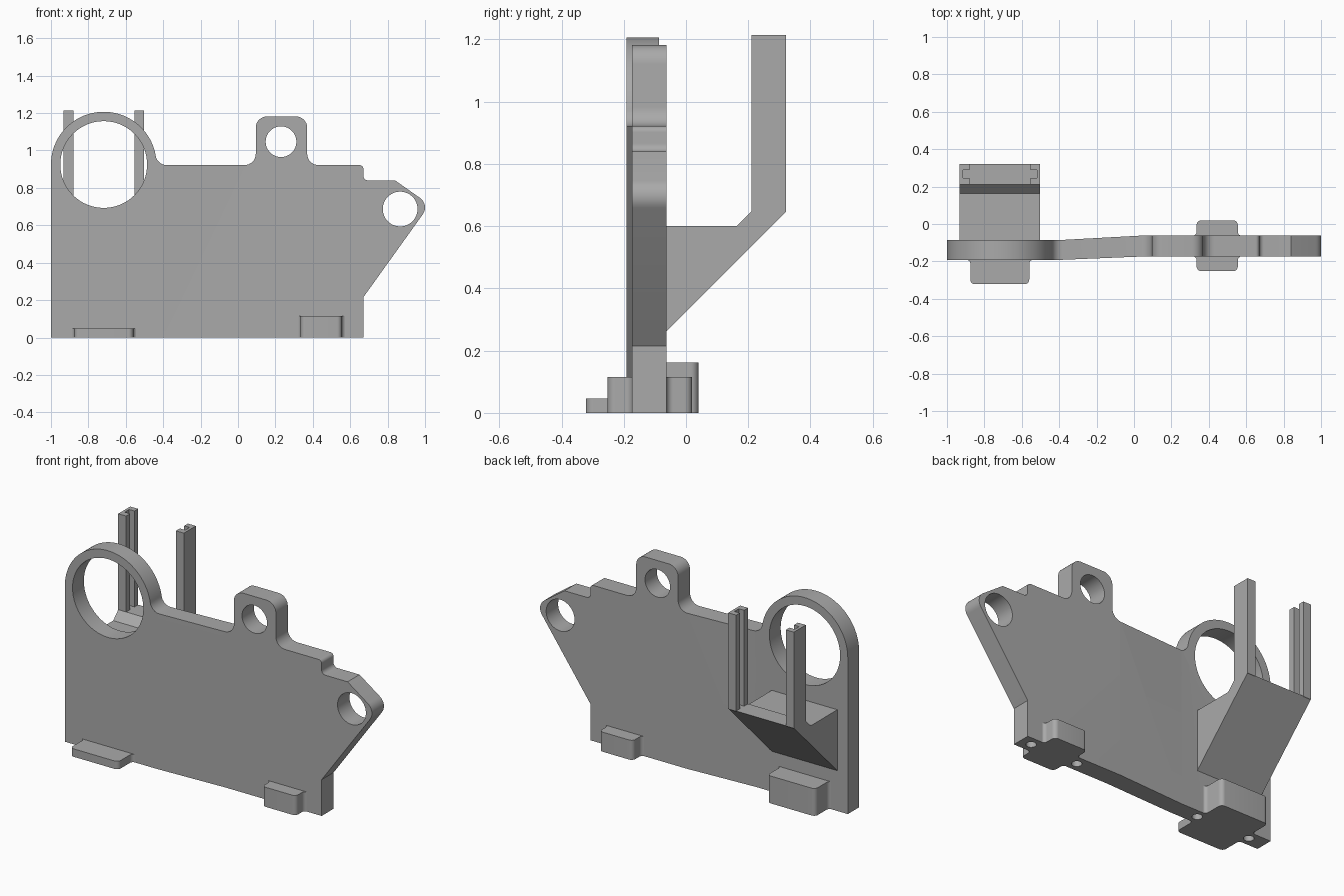
import bpy, bmesh
from math import sin, cos, pi, radians, atan2, tan
from mathutils import Vector

if "Cube" in bpy.data.objects:
    bpy.data.objects.remove(bpy.data.objects["Cube"])

grey = bpy.data.materials.new("plain grey")
grey.use_nodes = True
grey.diffuse_color = (0.4, 0.4, 0.4, 1)
grey.node_tree.nodes["Principled BSDF"].inputs["Base Color"].default_value = (0.4, 0.4, 0.4, 1)


def arc(cx, cy, r, a0, a1, n):
    return [(cx + r * cos(a0 + (a1 - a0) * i / n), cy + r * sin(a0 + (a1 - a0) * i / n))
            for i in range(n + 1)]


def rounded(corners, n=8):
    """Outline from (a, b) or (a, b, radius) corners, with filleted radii."""
    out = []
    for i, c in enumerate(corners):
        if len(c) == 2:
            out.append(c)
            continue
        p = Vector(c[:2])
        u = (Vector(corners[i - 1][:2]) - p).normalized()
        v = (Vector(corners[(i + 1) % len(corners)][:2]) - p).normalized()
        half, r = u.angle(v) / 2, c[2]
        centre = p + (u + v).normalized() * r / sin(half)
        d0, d1 = p + u * r / tan(half) - centre, p + v * r / tan(half) - centre
        a0 = atan2(d0.y, d0.x)
        sweep = (atan2(d1.y, d1.x) - a0 + pi) % (2 * pi) - pi
        out += arc(centre.x, centre.y, r, a0, a0 + sweep, n)
    return out


def prism(bm, outline, axis, lo, hi):
    """Add a closed outline extruded along an axis from lo to hi."""
    def place(a, b, h):
        return {"x": (h, a, b), "y": (a, h, b), "z": (a, b, h)}[axis]
    base = bm.faces.new([bm.verts.new(place(a, b, lo)) for a, b in outline])
    grown = bmesh.ops.extrude_face_region(bm, geom=[base])["geom"]
    shift = Vector(place(0, 0, hi - lo))
    bmesh.ops.translate(bm, vec=shift, verts=[g for g in grown if isinstance(g, bmesh.types.BMVert)])
    bmesh.ops.recalc_face_normals(bm, faces=bm.faces)


def make(name, bm):
    mesh = bpy.data.meshes.new(name)
    bm.to_mesh(mesh)
    bm.free()
    obj = bpy.data.objects.new(name, mesh)
    bpy.context.collection.objects.link(obj)
    mesh.materials.append(grey)
    return obj


def smooth(obj):
    bpy.ops.object.select_all(action="DESELECT")
    obj.select_set(True)
    bpy.context.view_layer.objects.active = obj
    bpy.ops.object.shade_smooth_by_angle(angle=radians(30))


# Plate outline: ring, top tab, stepped shoulder and pointed side lug
ring_x, ring_z = -0.718, 0.925
outline = rounded([
    (-1, 0), (0.67, 0), (0.67, 0.215), (1.025, 0.71, 0.0625), (0.84, 0.84),
    (0.67, 0.84, 0.025), (0.67, 0.922, 0.02),
    (0.37, 0.922, 0.06), (0.37, 1.182, 0.06), (0.095, 1.182, 0.06), (0.095, 0.922, 0.06),
    *arc(-0.381, 0.982, 0.06, radians(270), radians(190), 8),
    *arc(ring_x, ring_z, 0.282, radians(11), pi, 48)])
bm = bmesh.new()
prism(bm, outline, "y", 0, 1)

# Offset the plate's two ends, joined by a shallow sloped middle
bend_a, bend_b = -0.4, 0.04
for x in (bend_a, bend_b):
    bmesh.ops.bisect_plane(bm, geom=bm.verts[:] + bm.edges[:] + bm.faces[:],
                           plane_co=(x, 0, 0), plane_no=(1, 0, 0))
for v in bm.verts:
    t = min(max((v.co.x - bend_a) / (bend_b - bend_a), 0), 1)
    front, back = -0.192 + 0.018 * t, -0.086 + 0.024 * t
    v.co.y = front + (back - front) * v.co.y
plate = make("plate", bm)

# Through holes and the screw holes underneath
bm = bmesh.new()
for x, z, r in ((ring_x, ring_z, 0.232), (0.23, 1.047, 0.082), (0.867, 0.687, 0.093)):
    prism(bm, arc(x, z, r, 0, 2 * pi, 64)[:-1], "y", -0.5, 0.5)
for x, y in ((-0.895, -0.138), (-0.545, -0.138), (0.29, -0.118), (0.6, -0.118)):
    prism(bm, arc(x, y, 0.028, 0, 2 * pi, 24)[:-1], "z", -0.1, 0.1)
cutter = make("hole_cutter", bm)
cutter.hide_render = True
cut = plate.modifiers.new("holes", "BOOLEAN")
cut.operation, cut.solver, cut.object = "DIFFERENCE", "EXACT", cutter
bpy.context.view_layer.objects.active = plate
bpy.ops.object.modifier_apply(modifier=cut.name)
bpy.data.objects.remove(cutter)
smooth(plate)


# Feet: rounded pads that flare where they meet the plate
def foot(name, x0, x1, face, out, height):
    f, s = 0.022, (1 if out > face else -1)
    inner, near = face - s * 0.012, face - s * 0.001
    shape = rounded([
        (x0 - f * 1.2, inner), (x0 - f * 1.2, near), (x0, near, f), (x0, out, 0.025),
        (x1, out, 0.025), (x1, near, f), (x1 + f * 1.2, near), (x1 + f * 1.2, inner)])
    bm = bmesh.new()
    prism(bm, shape, "z", 0, height)
    smooth(make(name, bm))


foot("right_front_foot", -0.875, -0.56, -0.192, -0.322, 0.047)
foot("right_back_foot", -0.875, -0.56, -0.086, 0.04, 0.162)
foot("left_front_foot", 0.335, 0.555, -0.174, -0.252, 0.116)
foot("left_back_foot", 0.335, 0.555, -0.062, 0.02, 0.116)

# Wedge-shaped bracket behind the ring
left, right = -0.932, -0.502
bm = bmesh.new()
prism(bm, [(-0.1, 0.225), (0.322, 0.647), (0.21, 0.647), (0.163, 0.6), (-0.1, 0.6)],
      "x", left, right)
make("bracket", bm)

# Two upright rails with facing slots
for name, x, s in (("right_rail", left, 1), ("left_rail", right, -1)):
    deep, wide = x + s * 0.017, x + s * 0.052
    bm = bmesh.new()
    prism(bm, [(x, 0.21), (wide, 0.21), (wide, 0.247), (deep, 0.247),
               (deep, 0.288), (wide, 0.288), (wide, 0.322), (x, 0.322)], "z", 0.645, 1.215)
    make(name, bm)
